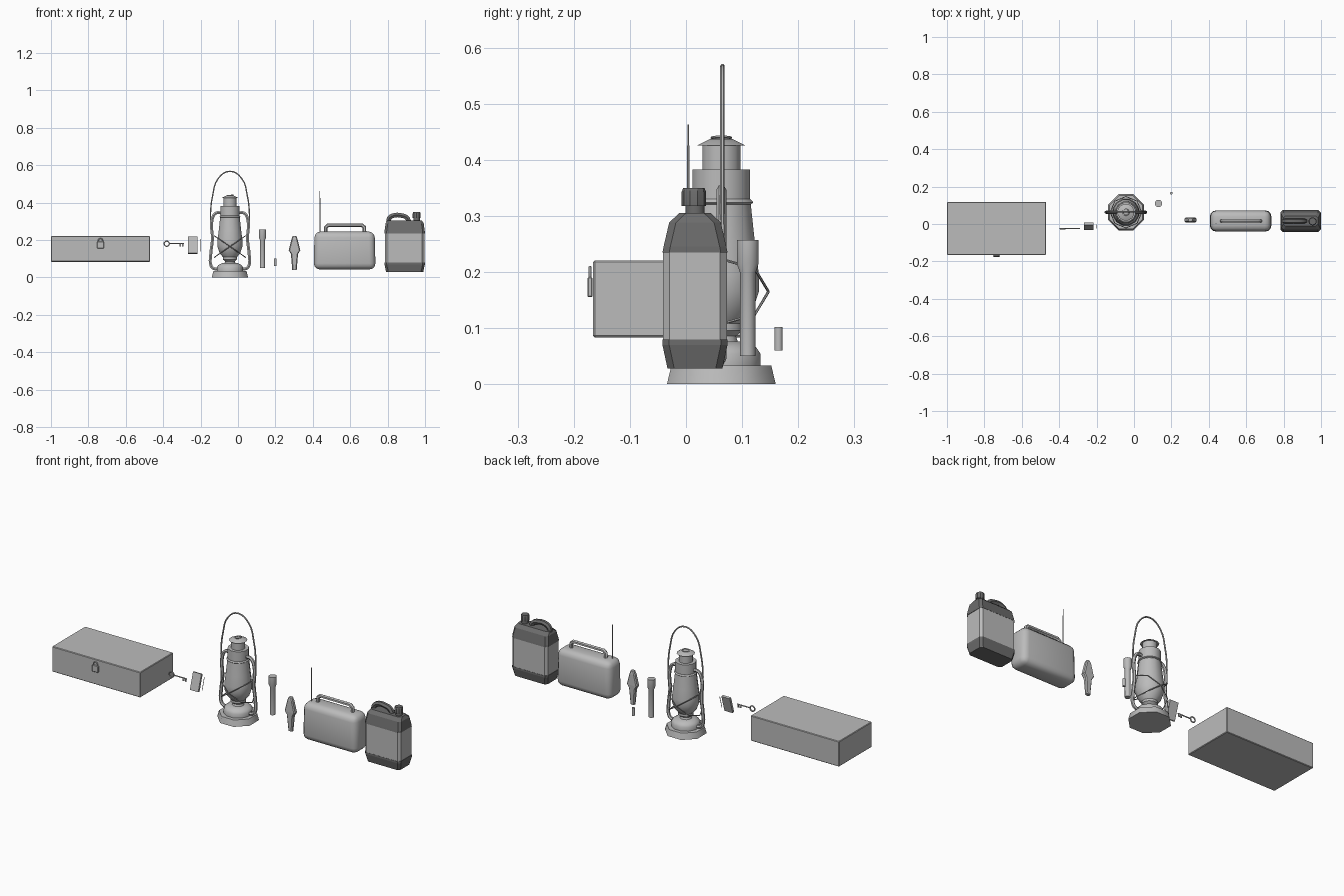
import bpy, bmesh
from math import sin, cos, pi, radians
from mathutils import Matrix, Vector

cube = bpy.data.objects.get("Cube")
if cube:
    bpy.data.objects.remove(cube, do_unlink=True)


def material(name, value):
    m = bpy.data.materials.new(name)
    m.use_nodes = True
    col = (value, value, value, 1)
    m.diffuse_color = col
    m.node_tree.nodes["Principled BSDF"].inputs["Base Color"].default_value = col
    return m


LIGHT = material("light grey", 0.5)
DARK = material("dark grey", 0.15)


def finish(ob, mat, angle):
    bpy.ops.object.select_all(action='DESELECT')
    ob.select_set(True)
    bpy.context.view_layer.objects.active = ob
    if ob.type == 'CURVE':
        bpy.ops.object.convert(target='MESH')
        ob = bpy.context.object
    ob.data.materials.clear()
    ob.data.materials.append(mat)
    if angle:
        bpy.ops.object.shade_smooth_by_angle(angle=radians(angle))
    return ob


def from_bmesh(name, bm, mat, angle):
    bmesh.ops.recalc_face_normals(bm, faces=bm.faces)
    me = bpy.data.meshes.new(name)
    bm.to_mesh(me)
    bm.free()
    ob = bpy.data.objects.new(name, me)
    bpy.context.collection.objects.link(ob)
    return finish(ob, mat, angle)


def loft(name, rings, mat=LIGHT, angle=0):
    """Skin a stack of equal-length point rings and cap both ends."""
    bm = bmesh.new()
    vs = [[bm.verts.new(p) for p in ring] for ring in rings]
    n = len(vs[0])
    for a, b in zip(vs, vs[1:]):
        for i in range(n):
            j = (i + 1) % n
            bm.faces.new((a[i], a[j], b[j], b[i]))
    bm.faces.new(vs[0])
    bm.faces.new(vs[-1])
    return from_bmesh(name, bm, mat, angle)


def lathe(name, x, y, profile, n=12, mat=LIGHT, angle=50):
    def ring(r, z):
        k = r / cos(pi / n)
        steps = [(i + 0.5) * 2 * pi / n for i in range(n)]
        return [(x + k * cos(t), y + k * sin(t), z) for t in steps]
    return loft(name, [ring(r, z) for r, z in profile], mat, angle)


def block(name, x, y, sections, chamfer, mat=LIGHT, angle=0):
    """Stack of chamfered rectangles given as (z, half width, half depth)."""
    def ring(z, w, d):
        c = chamfer
        quarter = [(w, d - c), (w - c, d)]
        pts = quarter + [(-a, b) for a, b in quarter[::-1]]
        pts += [(-a, -b) for a, b in pts]
        return [(x + a, y + b, z) for a, b in pts]
    return loft(name, [ring(*s) for s in sections], mat, angle)


def box(name, centre, size, mat=LIGHT, bevel=0, segments=1, angle=0, tilt=0, top=1):
    bm = bmesh.new()
    bmesh.ops.create_cube(bm, size=1)
    for v in bm.verts:
        if v.co.z > 0:
            v.co.x *= top
            v.co.y *= top
    bmesh.ops.scale(bm, vec=size, verts=bm.verts)
    if bevel:
        bmesh.ops.bevel(bm, geom=bm.edges[:], offset=bevel, segments=segments,
                        profile=0.5, affect='EDGES')
    move = Matrix.Translation(centre) @ Matrix.Rotation(tilt, 4, 'X')
    bmesh.ops.transform(bm, matrix=move, verts=bm.verts)
    return from_bmesh(name, bm, mat, angle)


def tube(name, points, radius, mat=LIGHT, closed=False, smooth_path=False, sides=1):
    cu = bpy.data.curves.new(name, 'CURVE')
    cu.dimensions = '3D'
    cu.bevel_depth = radius
    cu.bevel_resolution = sides
    cu.use_fill_caps = True
    cu.resolution_u = 4
    sp = cu.splines.new('BEZIER' if smooth_path else 'POLY')
    if smooth_path:
        sp.bezier_points.add(len(points) - 1)
        for bp, p in zip(sp.bezier_points, points):
            bp.co = p
            bp.handle_left_type = bp.handle_right_type = 'AUTO'
    else:
        sp.points.add(len(points) - 1)
        for sp_point, p in zip(sp.points, points):
            sp_point.co = (*p, 1)
    sp.use_cyclic_u = closed
    ob = bpy.data.objects.new(name, cu)
    bpy.context.collection.objects.link(ob)
    return finish(ob, mat, 50)


# Strongbox with padlock
box("strongbox", (-0.735, -0.024, 0.152), (0.53, 0.283, 0.137), bevel=0.003)
box("padlock_body", (-0.735, -0.171, 0.173), (0.036, 0.009, 0.036), bevel=0.002)
arc = [(-0.735 + 0.012 * cos(i * pi / 6), -0.171, 0.196 + 0.012 * sin(i * pi / 6))
       for i in range(7)]
tube("padlock_shackle",
     [(-0.723, -0.171, 0.185)] + arc + [(-0.747, -0.171, 0.185)], 0.003)

# Key
bow = [(-0.381 + 0.014 * cos(i * pi / 8), -0.025, 0.18 + 0.014 * sin(i * pi / 8))
       for i in range(16)]
tube("key_bow", bow, 0.0035, closed=True)
tube("key_shaft", [(-0.367, -0.025, 0.18), (-0.29, -0.025, 0.18)], 0.003)
for i, x in enumerate((-0.310, -0.296)):
    box(f"key_tooth_{i}", (x, -0.025, 0.172), (0.008, 0.004, 0.016))

# Matchbox and match
box("matchbox", (-0.242, -0.012, 0.172), (0.05, 0.012, 0.092), tilt=radians(-17))
tube("match", [(-0.2, -0.022, 0.14), (-0.2, -0.003, 0.205)], 0.0016)

# Lantern body, stacked on one axis
LX, LY = -0.043, 0.063
lathe("lantern_base", LX, LY, [(0.097, 0), (0.089, 0.033)], n=8)
lathe("lantern_tank", LX, LY,
      [(0.07, 0.033), (0.07, 0.054), (0.062, 0.066), (0.042, 0.076)])
lathe("lantern_burner", LX, LY,
      [(0.03, 0.074), (0.026, 0.086), (0.038, 0.096), (0.038, 0.108)])
lathe("lantern_globe", LX, LY,
      [(0.036, 0.106), (0.055, 0.13), (0.067, 0.165), (0.067, 0.195),
       (0.06, 0.25), (0.052, 0.325)])
lathe("lantern_collar", LX, LY, [(0.052, 0.32), (0.057, 0.324), (0.052, 0.33)])
lathe("lantern_chimney", LX, LY, [(0.051, 0.328), (0.051, 0.383)])
lathe("lantern_flue", LX, LY, [(0.034, 0.383), (0.034, 0.428)])
lathe("lantern_hood", LX, LY, [(0.044, 0.425), (0.02, 0.437)])
ring = [(LX + 0.017 * cos(i * pi / 6), LY + 0.017 * sin(i * pi / 6),
         0.439 + 0.002 * cos(i * pi / 6)) for i in range(12)]
tube("lantern_lift_ring", ring, 0.0025, closed=True)

# Lantern side tubes, crossed guard wires and carrying bail
side_path = [(0.045, 0.345), (0.075, 0.344), (0.094, 0.315), (0.094, 0.2),
             (0.103, 0.12), (0.102, 0.065), (0.088, 0.048), (0.06, 0.045)]
for s, label in ((1, "left"), (-1, "right")):
    tube(f"lantern_{label}_tube", [(LX + s * x, LY, z) for x, z in side_path],
         0.009, smooth_path=True)
    wire = [(LX + 0.084 * cos(i * pi / 4), LY + 0.084 * sin(i * pi / 4),
             0.165 + s * 0.058 * cos(i * pi / 4)) for i in range(8)]
    tube(f"lantern_guard_{label}", wire, 0.0025, closed=True)
half = [(0.104, 0.285), (0.103, 0.36), (0.094, 0.43), (0.062, 0.53)]
bail = ([(LX - x, LY + 0.002, z) for x, z in half] + [(LX, LY + 0.002, 0.567)]
        + [(LX + x, LY + 0.002, z) for x, z in half[::-1]])
tube("lantern_bail", bail, 0.004, smooth_path=True)

# Flashlight
lathe("flashlight", 0.131, 0.11,
      [(0.0135, 0.05), (0.0135, 0.198), (0.0195, 0.215), (0.0195, 0.257)])

# Battery
lathe("battery", 0.2, 0.165, [(0.007, 0.06), (0.007, 0.102)], n=8)

# Faceted stake
block("stake", 0.302, 0.022,
      [(0.04, 0.012, 0.009), (0.125, 0.019, 0.012), (0.145, 0.031, 0.013),
       (0.205, 0.016, 0.012), (0.222, 0.010, 0.009)], 0.005)

# Portable radio
box("radio_body", (0.57, 0.016, 0.144), (0.331, 0.113, 0.202), bevel=0.032,
    segments=3, angle=60, top=0.97)
grip = [(0.469, 0.235), (0.469, 0.268), (0.483, 0.28), (0.662, 0.28),
        (0.676, 0.268), (0.676, 0.235)]
tube("radio_handle", [(x, 0.016, z) for x, z in grip], 0.01)
tube("radio_antenna_lower", [(0.438, 0.004, 0.235), (0.438, 0.004, 0.425)], 0.003)
tube("radio_antenna_tip", [(0.438, 0.004, 0.42), (0.438, 0.004, 0.463)], 0.0012)

# Fuel can: foot, body, shoulder, cap and handle
CX, CY = 0.891, 0.016
block("can_foot", CX, CY,
      [(0.028, 0.099, 0.049), (0.07, 0.108, 0.058), (0.08, 0.108, 0.058)],
      0.012, DARK)
block("can_body", CX, CY, [(0.08, 0.106, 0.057), (0.236, 0.106, 0.057)], 0.012)
block("can_shoulder", CX, CY,
      [(0.235, 0.108, 0.058), (0.245, 0.108, 0.056), (0.288, 0.102, 0.046),
       (0.305, 0.092, 0.028)], 0.012, DARK)
lathe("can_spout", 0.955, CY, [(0.017, 0.3), (0.017, 0.322)], mat=DARK)
lathe("can_cap", 0.955, CY - 0.002,
      [(0.021, 0.318), (0.021, 0.342), (0.018, 0.35)], n=10, mat=DARK, angle=30)
arch = [(0.805, 0.285), (0.808, 0.315), (0.832, 0.331), (0.872, 0.331),
        (0.902, 0.32), (0.917, 0.29)]
tube("can_handle", [(x, CY, z) for x, z in arch], 0.014, DARK, smooth_path=True)
